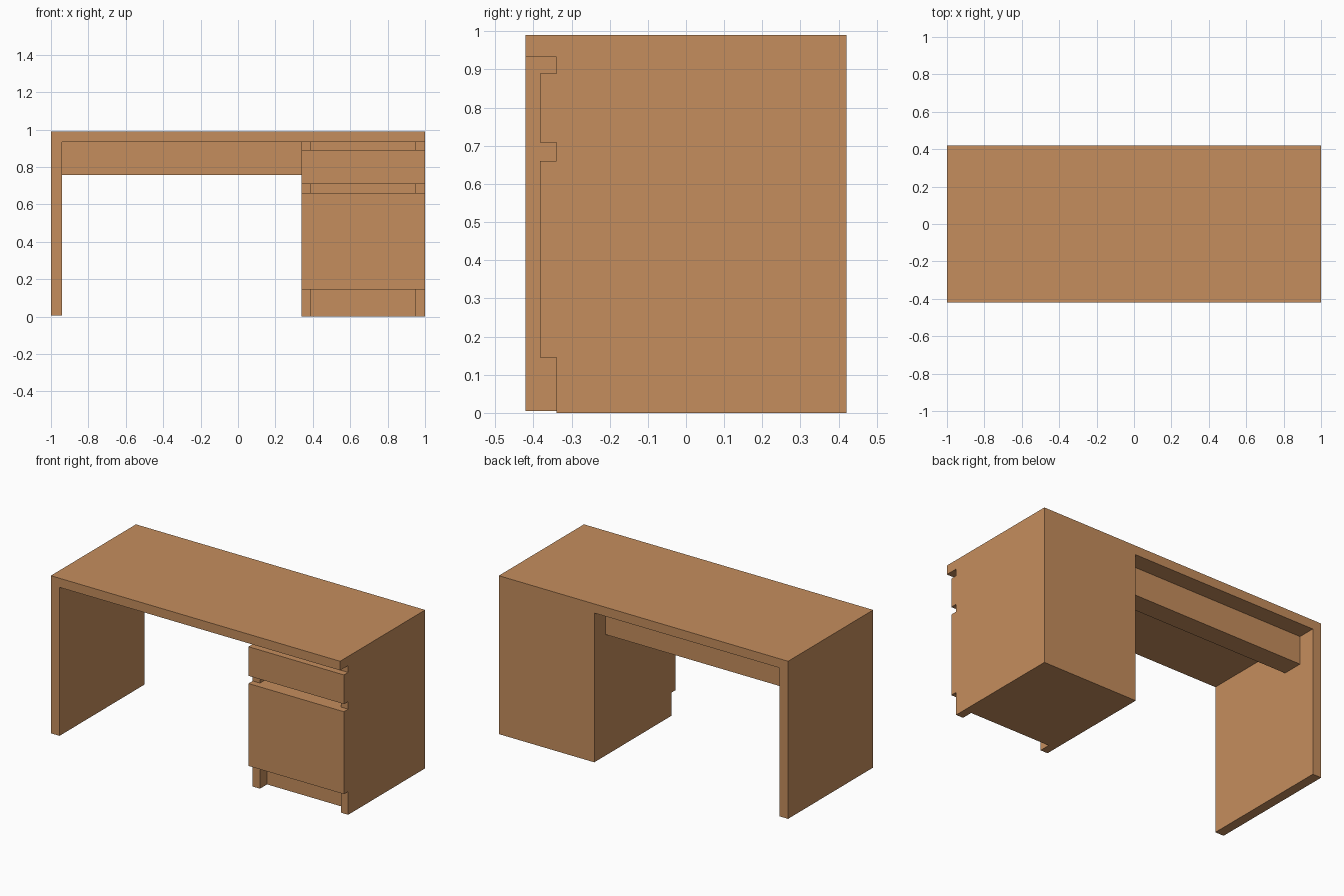
import bpy, bmesh
from mathutils import Vector

if "Cube" in bpy.data.objects:
    bpy.data.objects.remove(bpy.data.objects["Cube"])

wood = bpy.data.materials.new("wood")
wood.diffuse_color = (0.56, 0.27, 0.11, 1)
wood.use_nodes = True
wood.node_tree.nodes["Principled BSDF"].inputs["Base Color"].default_value = wood.diffuse_color


def extrude(name, profile, plane, lo, hi):
    """Extrude a closed outline: 'xy' runs along z, 'xz' runs along y."""
    bm = bmesh.new()
    verts = [bm.verts.new((a, b, lo) if plane == "xy" else (a, lo, b)) for a, b in profile]
    face = bm.faces.new(verts)
    out = bmesh.ops.extrude_face_region(bm, geom=[face])
    step = Vector((0, 0, hi - lo)) if plane == "xy" else Vector((0, hi - lo, 0))
    moved = [g for g in out["geom"] if isinstance(g, bmesh.types.BMVert)]
    bmesh.ops.translate(bm, verts=moved, vec=step)
    bmesh.ops.recalc_face_normals(bm, faces=bm.faces)
    mesh = bpy.data.meshes.new(name)
    bm.to_mesh(mesh)
    bm.free()
    mesh.materials.append(wood)
    obj = bpy.data.objects.new(name, mesh)
    bpy.context.collection.objects.link(obj)
    return obj


DEPTH = 0.42                 # half depth of the desk
UNDER = 0.933                # underside of the top
X0, X1 = 0.34, 1.0           # cabinet width
I0, I1 = 0.39, 0.95          # inside faces of the cabinet sides
FRONT, SIDE, CORE = -0.382, -0.34, -0.27

# desk top with the left side panel, one L-shaped piece
extrude("top_and_left_panel",
        [(-1, 0.005), (-0.94, 0.005), (-0.94, UNDER), (1, UNDER), (1, 0.99), (-1, 0.99)],
        "xz", -DEPTH, DEPTH)

# cabinet body with the recessed front between its sides
extrude("cabinet",
        [(X0, SIDE), (I0, SIDE), (I0, CORE), (I1, CORE), (I1, SIDE),
         (X1, SIDE), (X1, DEPTH), (X0, DEPTH)],
        "xy", 0, UNDER)

# drawers: wide front plate with the box reaching back into the recess
drawer = [(X0, FRONT), (X1, FRONT), (X1, SIDE), (I1, SIDE), (I1, CORE),
          (I0, CORE), (I0, SIDE), (X0, SIDE)]
for name, lo, hi in (("small_drawer", 0.708, 0.89), ("large_drawer", 0.145, 0.66)):
    extrude(name, drawer, "xy", lo, hi)

# rear cross rail under the top
extrude("rear_rail", [(-0.94, 0.18), (X0, 0.18), (X0, 0.31), (-0.94, 0.31)],
        "xy", 0.757, UNDER)
